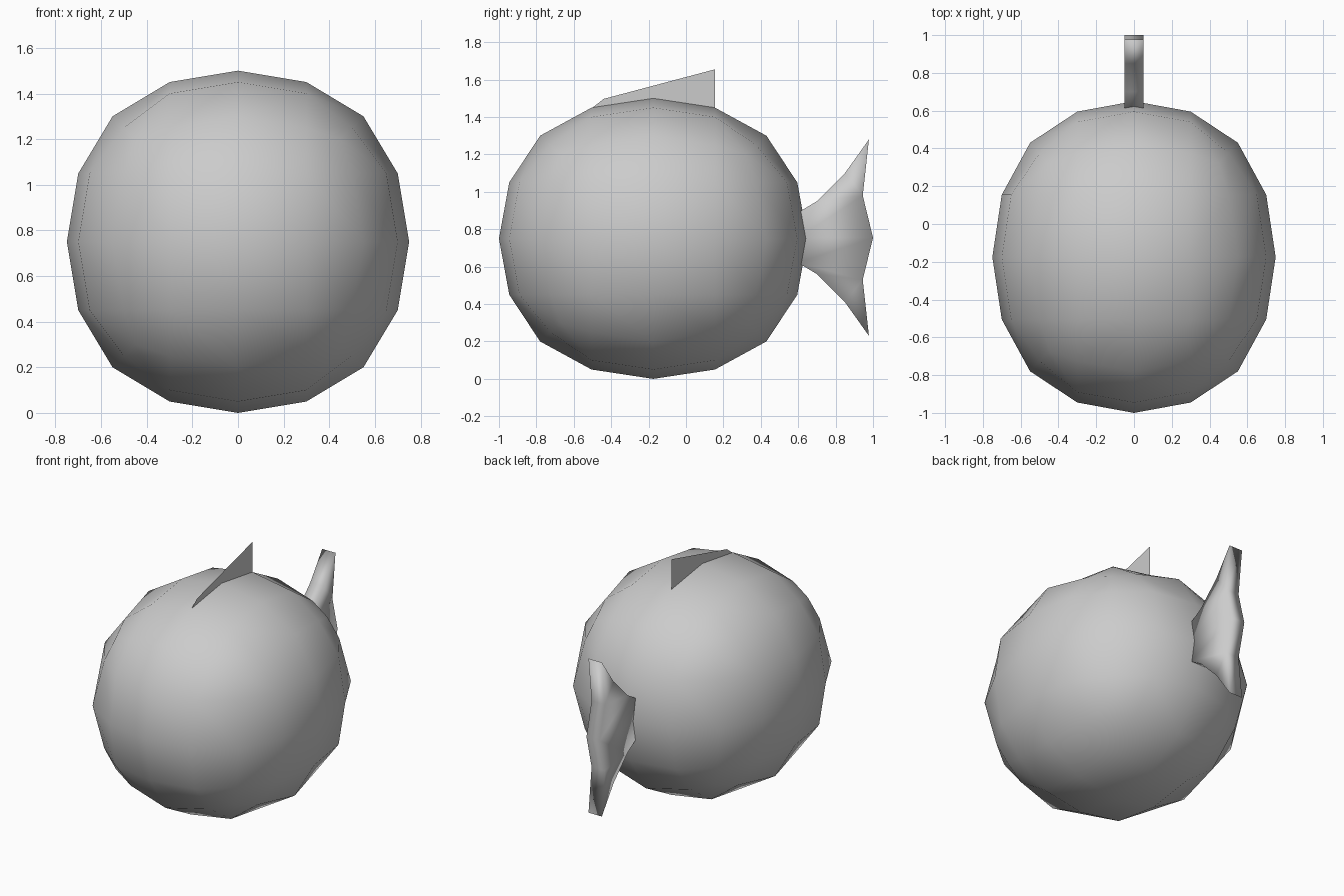
import bpy, bmesh
from mathutils import Vector

if "Cube" in bpy.data.objects:
    bpy.data.objects.remove(bpy.data.objects["Cube"])


def finish(name, bm, smooth):
    bmesh.ops.recalc_face_normals(bm, faces=bm.faces)
    for f in bm.faces:
        f.smooth = smooth
    mesh = bpy.data.meshes.new(name)
    bm.to_mesh(mesh)
    bm.free()
    obj = bpy.data.objects.new(name, mesh)
    bpy.context.collection.objects.link(obj)
    return obj


# Body: cube with 4 x 4 faces per side, rounded to a ball and stretched in y
ROUND = {
    (2, 0, 0): (.75, 0, 0), (2, 1, 0): (.70, .30, 0), (2, 1, 1): (.65, .30, .30),
    (2, 2, 0): (.55, .55, 0), (2, 2, 1): (.50, .50, .30), (2, 2, 2): (.45, .45, .45),
}
bm = bmesh.new()
bmesh.ops.create_cube(bm, size=4)
bmesh.ops.subdivide_edges(bm, edges=bm.edges[:], cuts=3, use_grid_fill=True)
for v in bm.verts:
    grid = [round(c) for c in v.co]
    order = sorted(range(3), key=lambda i: -abs(grid[i]))
    radius = ROUND[tuple(abs(grid[i]) for i in order)]
    for i, r in zip(order, radius):
        v.co[i] = r if grid[i] >= 0 else -r
    v.co = Vector((v.co.x, v.co.y * 1.1 - .175, v.co.z + .75))
finish("body", bm, True)

# Back fin: single thin sheet on the centre line
bm = bmesh.new()
fin = [(-.50, 1.45), (-.44, 1.497), (.155, 1.655), (.155, 1.43), (-.17, 1.43)]
bm.faces.new([bm.verts.new((0, y, z)) for y, z in fin])
finish("back_fin", bm, False)

# Tail fin: upper half outline mirrored down, then given thickness
MID = .755
bm = bmesh.new()
upper = [
    [(.70, .95), (.85, 1.10), (.978, 1.28), (.945, .98)],
    [(.60, .89), (.70, .95), (.945, .98), (1.0, MID), (.60, MID)],
]
for side in (1, -1):
    for outline in upper:
        pts = [(-.05, y, MID + side * (z - MID)) for y, z in outline]
        bm.faces.new([bm.verts.new(p) for p in pts[::side]])
bmesh.ops.remove_doubles(bm, verts=bm.verts[:], dist=.001)
new = bmesh.ops.extrude_face_region(bm, geom=bm.faces[:], use_keep_orig=True)["geom"]
bmesh.ops.translate(bm, vec=(.1, 0, 0),
                    verts=[g for g in new if isinstance(g, bmesh.types.BMVert)])
finish("tail_fin", bm, True)
